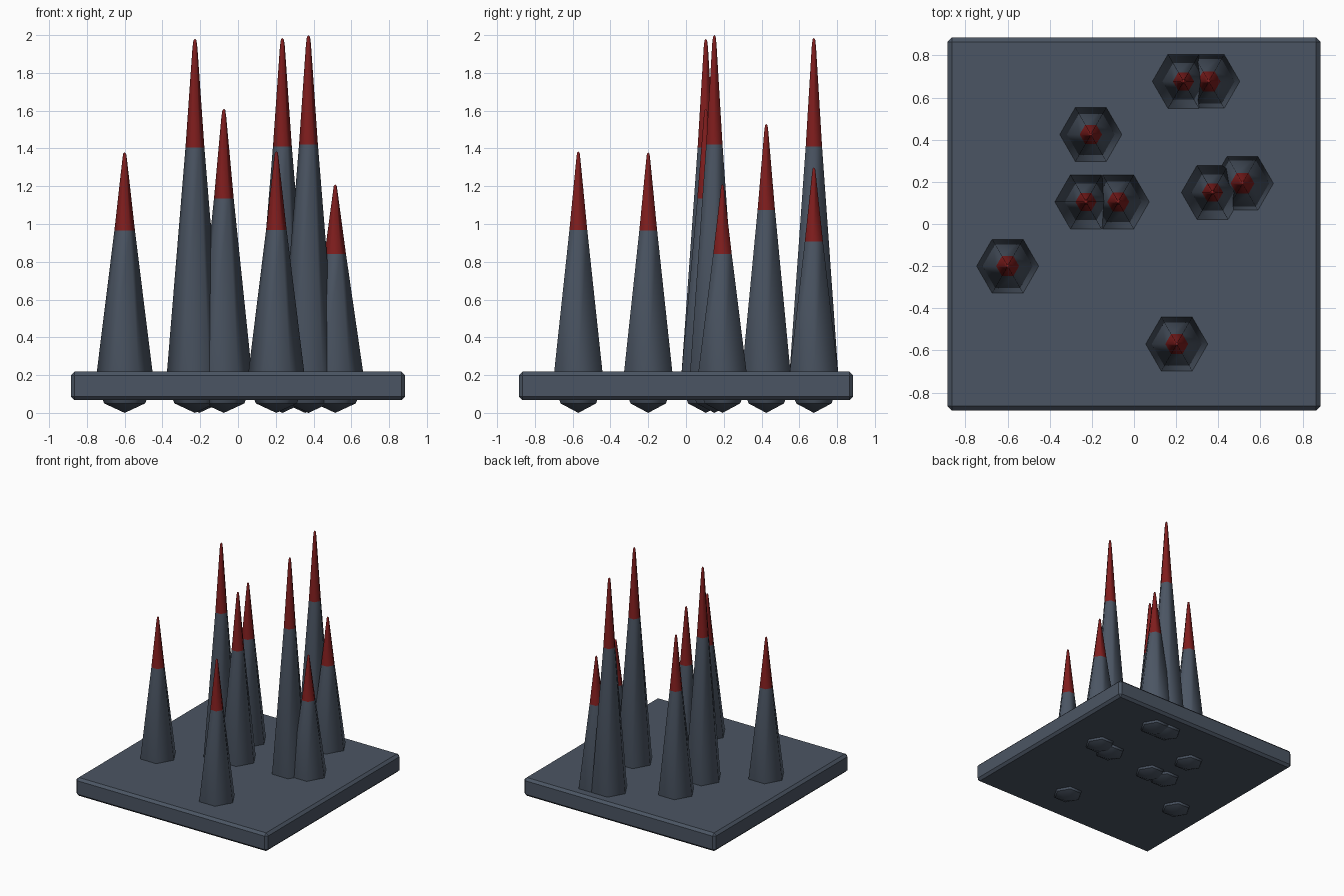
import bpy, bmesh, math

if "Cube" in bpy.data.objects:
    bpy.data.objects.remove(bpy.data.objects["Cube"])


def material(name, srgb):
    m = bpy.data.materials.new(name)
    m.diffuse_color = [((c / 255 + 0.055) / 1.055) ** 2.4 for c in srgb] + [1]
    m.use_nodes = True
    m.node_tree.nodes["Principled BSDF"].inputs["Base Color"].default_value = m.diffuse_color
    return m


slate = material("slate grey", (75, 85, 99))
red = material("dark red", (127, 29, 29))


def make_object(name, bm, mats):
    bmesh.ops.recalc_face_normals(bm, faces=bm.faces)
    me = bpy.data.meshes.new(name)
    bm.to_mesh(me)
    bm.free()
    for m in mats:
        me.materials.append(m)
    ob = bpy.data.objects.new(name, me)
    bpy.context.collection.objects.link(ob)
    return ob


# square plate with chamfered edges
bm = bmesh.new()
bmesh.ops.create_cube(bm, size=1)
for v in bm.verts:
    v.co.x *= 1.77
    v.co.y *= 1.77
    v.co.z = v.co.z * 0.152 + 0.143
bmesh.ops.bevel(bm, geom=bm.edges[:], offset=0.02, segments=1, affect='EDGES')
make_object("base_plate", bm, [slate])


def spike(name, x, y, h):
    """Six-sided spike through the plate: short point below, long red tip above."""
    paint = 0.734 * h - 0.048
    slope = 0.148 / (h - 0.21)
    profile = [(0.108, 0.05), (0.115, 0.066), (0.149, 0.205),
               ((h - paint) * slope + 0.002, paint),
               (0.013, h - 0.045), (0.008, h - 0.008)]
    bm = bmesh.new()
    rings = [[bm.verts.new((x + r * math.cos(i * math.pi / 3),
                            y + r * math.sin(i * math.pi / 3), z))
              for i in range(6)] for r, z in profile]
    bottom, top = bm.verts.new((x, y, 0)), bm.verts.new((x, y, h))
    for i in range(6):
        j = (i + 1) % 6
        bm.faces.new((bottom, rings[0][j], rings[0][i]))
        bm.faces.new((top, rings[-1][i], rings[-1][j]))
        for a, b in zip(rings, rings[1:]):
            bm.faces.new((a[i], a[j], b[j], b[i]))
    # red above the paint line, smooth sides
    for f in bm.faces:
        f.smooth = True
        f.material_index = int(f.calc_center_median().z > paint)
    # crisp turn where the underside point meets the sides
    for e in bm.edges:
        if all(abs(v.co.z - 0.05) < 1e-4 for v in e.verts):
            e.smooth = False
    make_object(name, bm, [slate, red])


# spikes: x, y, height
spikes = [(-0.60, -0.20, 1.38), (-0.205, 0.425, 1.53), (-0.228, 0.105, 1.98),
          (-0.075, 0.105, 1.61), (0.235, 0.677, 1.985), (0.355, 0.677, 1.30),
          (0.373, 0.15, 2.0), (0.515, 0.193, 1.21), (0.203, -0.57, 1.385)]
for n, s in enumerate(spikes, 1):
    spike(f"spike_{n}", *s)
